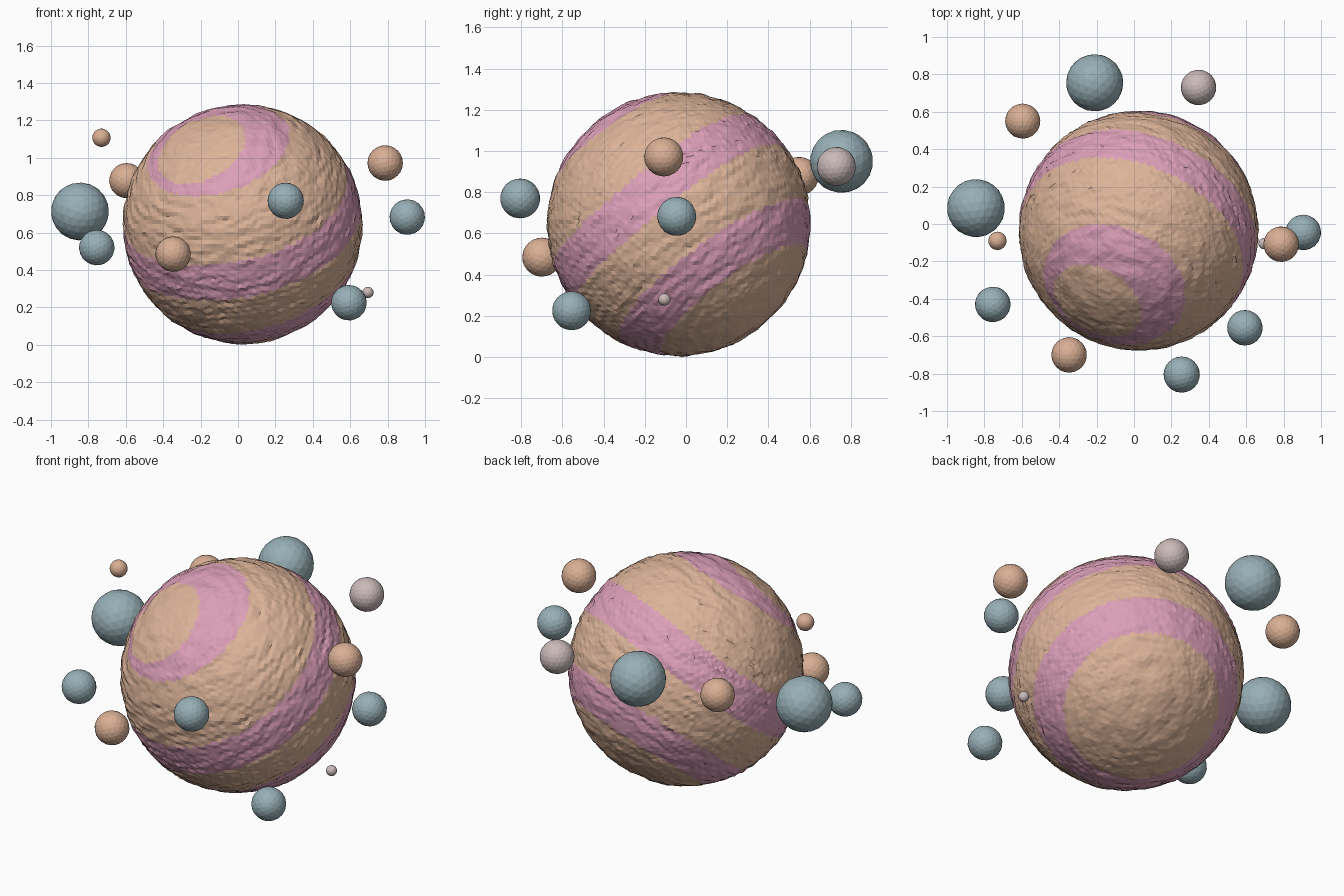
import bpy, bmesh, math, random
from mathutils import Vector, noise

if "Cube" in bpy.data.objects:
    bpy.data.objects.remove(bpy.data.objects["Cube"])

random.seed(4)


def material(name, rgb):
    m = bpy.data.materials.new(name)
    m.diffuse_color = (*rgb, 1.0)
    m.use_nodes = True
    m.node_tree.nodes["Principled BSDF"].inputs["Base Color"].default_value = m.diffuse_color
    return m


TAN = material("planet tan", (0.72, 0.455, 0.32))
PINK = material("stripe pink", (0.71, 0.345, 0.475))
BLUE = material("moon blue grey", (0.31, 0.43, 0.47))
PEACH = material("moon peach", (0.70, 0.43, 0.30))
PALE = material("moon pale mauve", (0.60, 0.49, 0.49))

# tilted frame of the stripes: pole, right and up directions
POLE = Vector((-0.255, -0.572, 0.78)).normalized()
RIGHT = Vector((-POLE.y, POLE.x, 0)).normalized()
UP = POLE.cross(RIGHT)
SPOT = Vector((-0.375, -0.636, 0.674)).normalized()


def is_pink(d):
    """Rings around the tilted pole, the top one with an off-centre spot."""
    h = d.dot(POLE)
    turn = math.atan2(d.dot(UP), d.dot(RIGHT))
    if h > 0.79:
        return d.dot(SPOT) < 0.92
    middle = 0.11 - 0.04 * math.cos(2 * turn)
    return abs(h - middle) < 0.17 or -0.74 < h < -0.465


def ball(name, centre, radius, subdivisions, mats, shape=None):
    bm = bmesh.new()
    bmesh.ops.create_icosphere(bm, subdivisions=subdivisions, radius=1)
    for f in bm.faces:
        f.smooth = False
        if len(mats) > 1:
            f.material_index = int(is_pink(f.calc_center_median().normalized()))
    for v in bm.verts:
        d = v.co.normalized()
        v.co = d * (shape(d) if shape else radius)
    me = bpy.data.meshes.new(name)
    bm.to_mesh(me)
    bm.free()
    for m in mats:
        me.materials.append(m)
    ob = bpy.data.objects.new(name, me)
    ob.location = centre
    bpy.context.collection.objects.link(ob)
    return ob


def brushed(d):
    """Shallow ridges stretched along the stripes."""
    a, b, h = d.dot(RIGHT), d.dot(UP), d.dot(POLE)
    n = noise.noise(Vector((a * 6, b * 6, h * 24)))
    return 0.638 + 0.009 * n + random.uniform(-0.002, 0.002)


# striped planet
ball("planet", (0.025, -0.035, 0.645), 0.64, 6, [TAN, PINK], brushed)

# floating moons: x, y, z, radius, colour
MOONS = [
    (-0.21, 0.755, 0.95, 0.153, BLUE),
    (0.345, 0.73, 0.925, 0.095, PALE),
    (-0.595, 0.55, 0.878, 0.094, PEACH),
    (-0.845, 0.085, 0.713, 0.155, BLUE),
    (-0.73, -0.09, 1.107, 0.049, PEACH),
    (-0.755, -0.43, 0.52, 0.095, BLUE),
    (-0.347, -0.70, 0.485, 0.095, PEACH),
    (0.255, -0.805, 0.77, 0.097, BLUE),
    (0.593, -0.555, 0.225, 0.095, BLUE),
    (0.787, -0.108, 0.972, 0.095, PEACH),
    (0.905, -0.045, 0.683, 0.095, BLUE),
    (0.695, -0.105, 0.28, 0.03, PALE),
]
for i, (x, y, z, r, mat) in enumerate(MOONS, 1):
    moon = ball(f"moon_{i}", (x, y, z), r, 3, [mat])
    moon.rotation_euler = [random.uniform(0, 6) for _ in range(3)]
